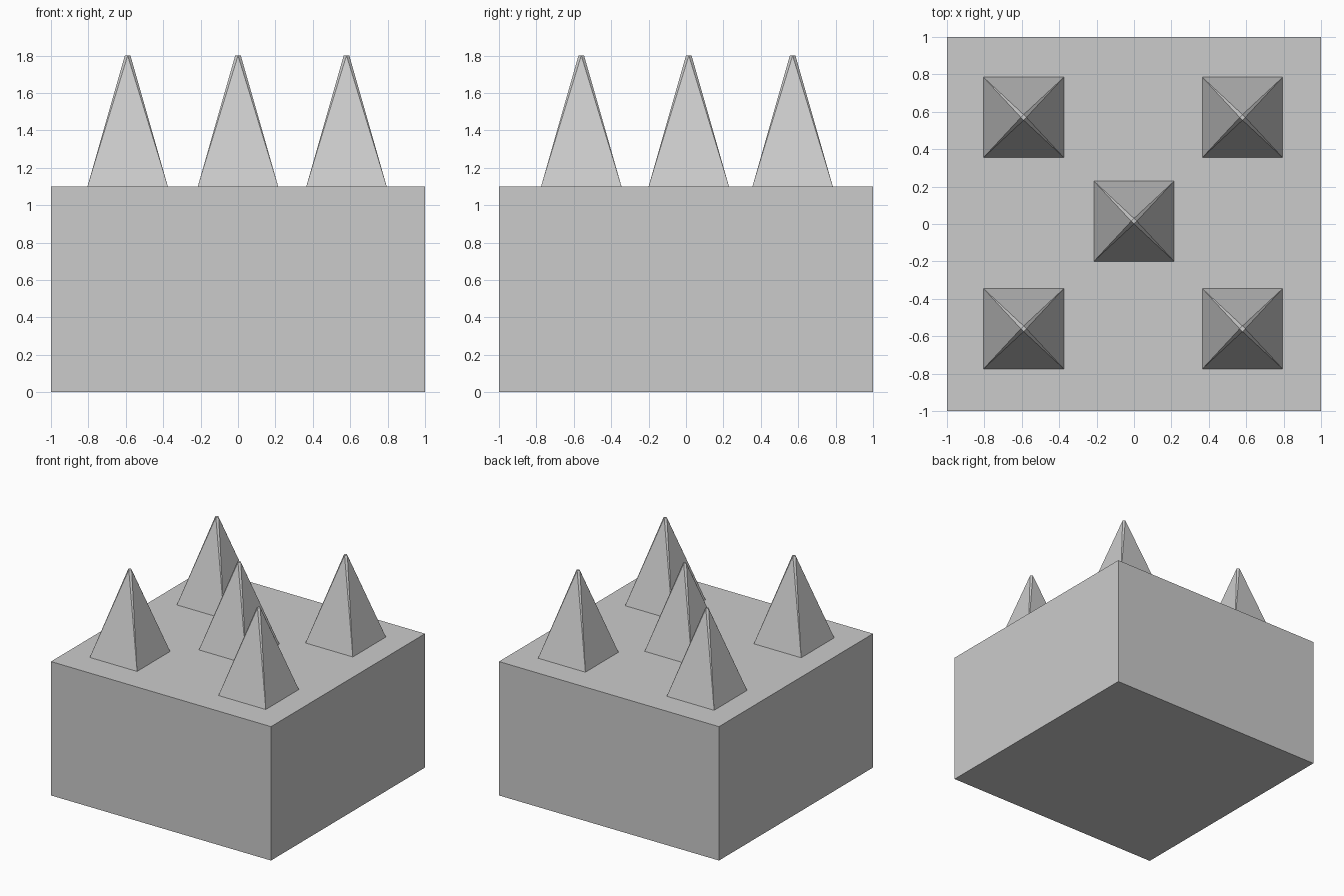
import bpy, bmesh
from math import cos, sin, pi

if "Cube" in bpy.data.objects:
    bpy.data.objects.remove(bpy.data.objects["Cube"])

BLOCK_TOP, TIP_Z = 1.10, 1.80
HALF_BASE, TIP_R = 0.215, 0.015


def make_object(name, bm):
    bmesh.ops.recalc_face_normals(bm, faces=bm.faces)
    mesh = bpy.data.meshes.new(name)
    bm.to_mesh(mesh)
    bm.free()
    obj = bpy.data.objects.new(name, mesh)
    bpy.context.collection.objects.link(obj)
    return obj


def spike(name, x, y):
    # Square base tapering to a tiny diamond tip, leaving a sliver on each ridge
    bm = bmesh.new()
    h = HALF_BASE
    base = [bm.verts.new((sx * h, sy * h, BLOCK_TOP))
            for sx, sy in ((1, -1), (1, 1), (-1, 1), (-1, -1))]
    tip = [bm.verts.new((TIP_R * cos(i * pi / 2), TIP_R * sin(i * pi / 2), TIP_Z))
           for i in range(4)]
    for i in range(4):
        j = (i + 1) % 4
        bm.faces.new((base[i], base[j], tip[i]))   # broad side
        bm.faces.new((base[j], tip[j], tip[i]))    # ridge sliver
    bm.faces.new(tip)
    bm.faces.new(base[::-1])
    make_object(name, bm).location = (x, y, 0)


# Base block
bm = bmesh.new()
bmesh.ops.create_cube(bm, size=1)
bmesh.ops.scale(bm, vec=(2, 2, BLOCK_TOP), verts=bm.verts)
bmesh.ops.translate(bm, vec=(0, 0, BLOCK_TOP / 2), verts=bm.verts)
make_object("base_block", bm)

# Four corner spikes and one in the middle
for side_x, x in (("left", -0.59), ("right", 0.58)):
    for side_y, y in (("front", -0.56), ("back", 0.57)):
        spike(f"spike_{side_y}_{side_x}", x, y)
spike("spike_centre", 0.0, 0.015)
